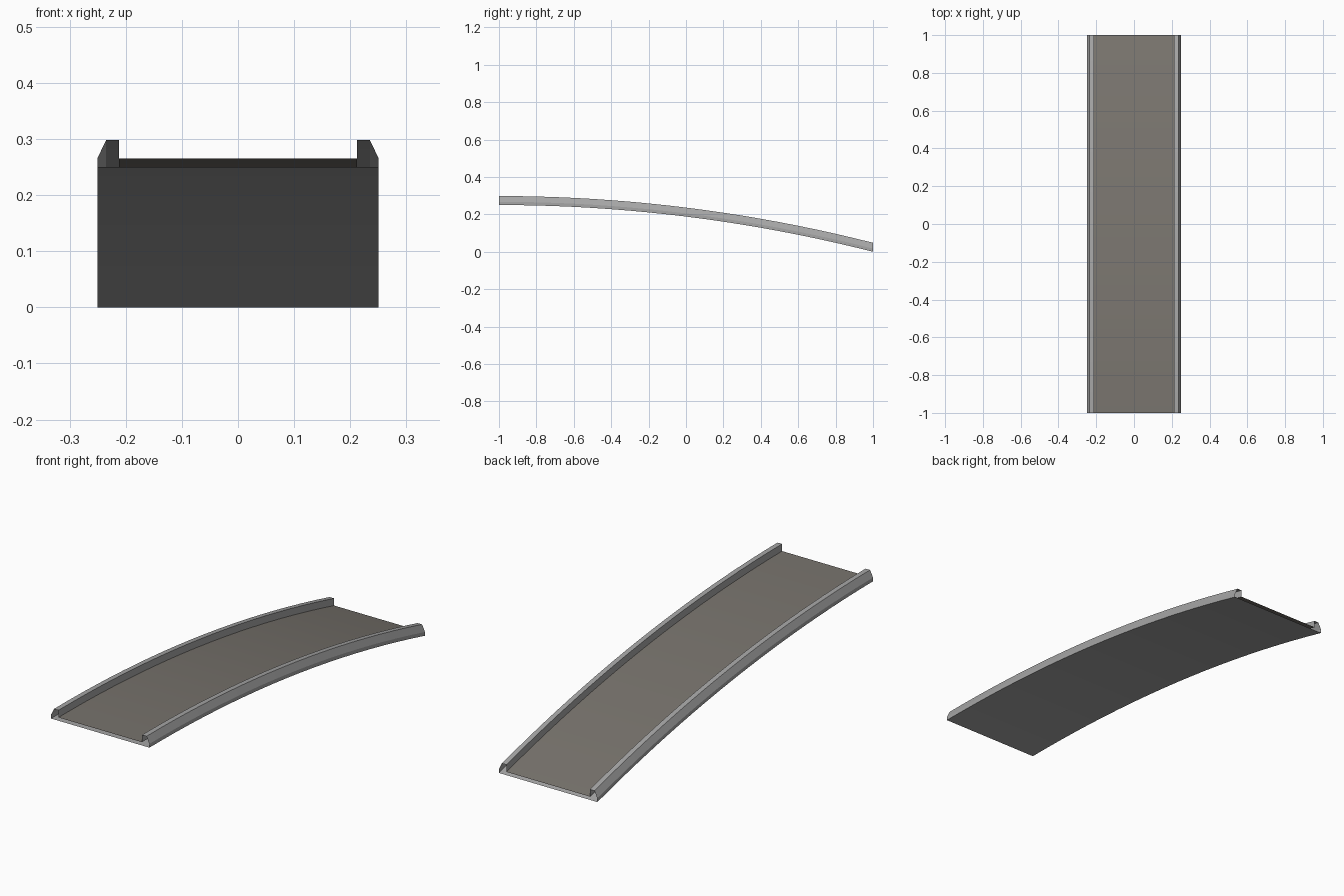
import bpy, bmesh, math

if "Cube" in bpy.data.objects:
    bpy.data.objects.remove(bpy.data.objects["Cube"])

SEG = 20
RADIUS = (2.0 ** 2 + 0.25 ** 2) / (2 * 0.25)   # arc falling 0.25 over length 2


def material(name, rgb):
    m = bpy.data.materials.new(name)
    m.diffuse_color = (*rgb, 1)
    m.use_nodes = True
    m.node_tree.nodes["Principled BSDF"].inputs["Base Color"].default_value = m.diffuse_color
    return m


concrete = material("grey concrete", (0.38, 0.38, 0.38))
asphalt = material("warm dark asphalt", (0.19, 0.175, 0.155))


def base_height(y):
    d = y + 1
    return 0.25 - RADIUS + math.sqrt(RADIUS ** 2 - d * d)


def sweep(name, profile, mat):
    """Carry an open (x, z) profile along the falling arc; ends stay open."""
    bm = bmesh.new()
    rows = []
    for i in range(SEG + 1):
        y = -1 + 2 * i / SEG
        rows.append([bm.verts.new((x, y, base_height(y) + z)) for x, z in profile])
    for a, b in zip(rows, rows[1:]):
        for j in range(len(profile) - 1):
            bm.faces.new((a[j], a[j + 1], b[j + 1], b[j]))
    me = bpy.data.meshes.new(name)
    bm.to_mesh(me)
    bm.free()
    me.materials.append(mat)
    ob = bpy.data.objects.new(name, me)
    bpy.context.collection.objects.link(ob)
    bpy.context.view_layer.objects.active = ob
    ob.select_set(True)
    bpy.ops.object.shade_smooth_by_angle(angle=math.radians(20))
    ob.select_set(False)
    return ob


# road surface between the kerbs
sweep("road_surface", [(-0.212, 0.015), (0.212, 0.015)], asphalt)

# flat underside
sweep("underside", [(0.25, 0), (-0.25, 0)], concrete)

# side barriers with sloped outer shoulders
kerb = [(0.25, 0), (0.25, 0.017), (0.235, 0.048), (0.212, 0.048), (0.212, 0.015)]
sweep("right_barrier", kerb[::-1], concrete)
sweep("left_barrier", [(-x, z) for x, z in kerb], concrete)
